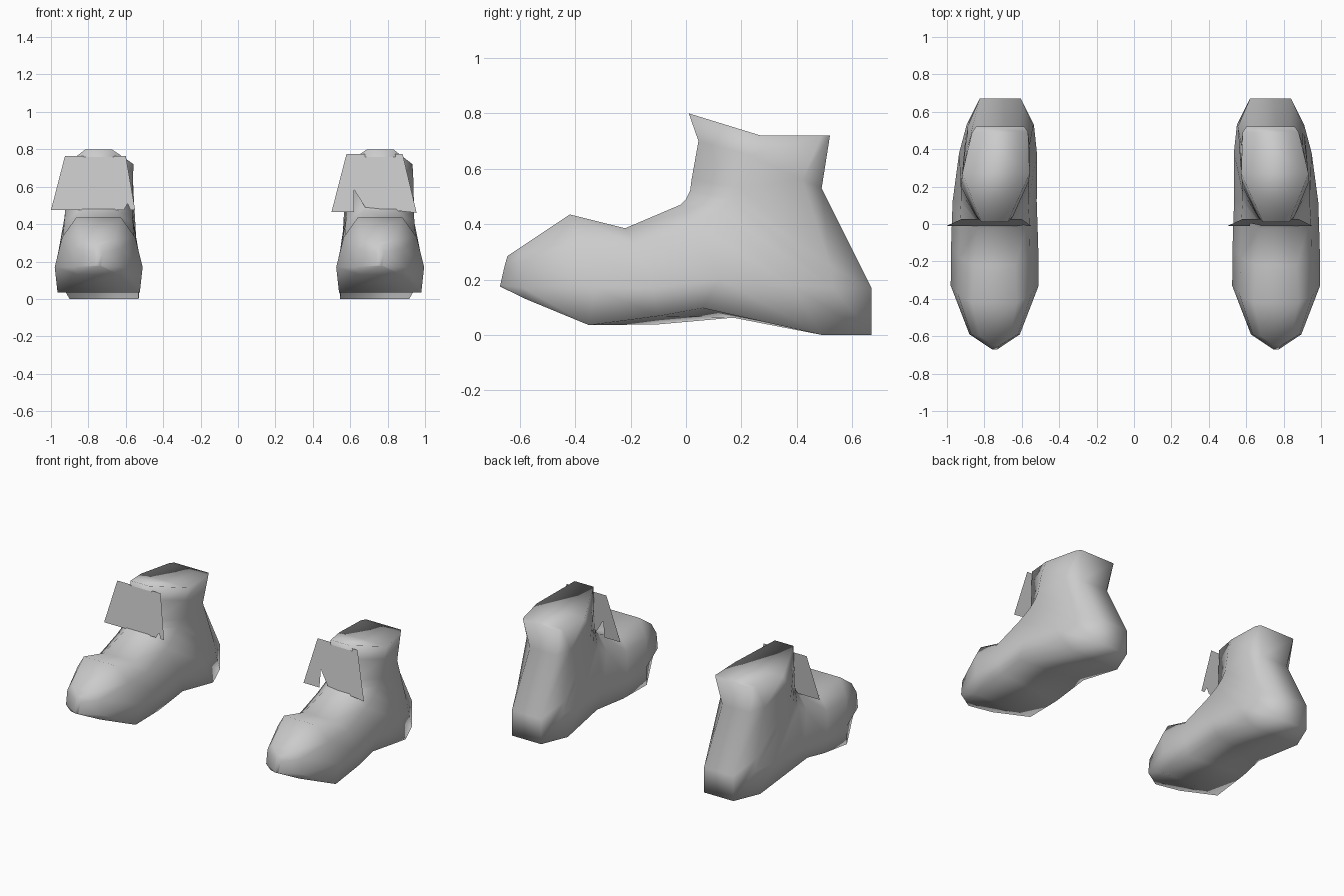
import bpy
import bmesh

cube = bpy.data.objects.get("Cube")
if cube:
    bpy.data.objects.remove(cube, do_unlink=True)

# Plain grey material
grey = bpy.data.materials.new("plain_grey")
grey.use_nodes = True
colour = (0.6, 0.6, 0.6, 1)
grey.diffuse_color = colour
grey.node_tree.nodes["Principled BSDF"].inputs["Base Color"].default_value = colour

# Half cross-sections from toe to collar: front, upper side, lower side, back
# Each point is (y, z, half width)
SECTIONS = [
    [(-.645, .285, .015), (-.655, .25, .02), (-.67, .18, .015), (-.672, .175, .01)],
    [(-.6, .315, .08), (-.59, .27, .125), (-.59, .17, .135), (-.58, .13, .11)],
    [(-.42, .435, .12), (-.38, .33, .195), (-.33, .17, .235), (-.35, .035, .22)],
    [(-.22, .385, .11), (-.18, .32, .19), (-.12, .17, .233), (-.1, .038, .22)],
    [(-.02, .47, .09), (.03, .4, .185), (.12, .2, .225), (.17, .062, .21)],
    [(0, .49, .085), (.12, .45, .18), (.38, .18, .208), (.49, 0, .185)],
    [(.015, .52, .085), (.17, .49, .18), (.53, .17, .18), (.67, 0, .11)],
    [(.02, .56, .085), (.2, .53, .18), (.52, .25, .175), (.67, .17, .11)],
    [(.045, .7, .1), (.23, .65, .18), (.42, .56, .165), (.49, .53, .1)],
    [(.01, .8, .07), (.27, .72, .18), (.49, .72, .15), (.52, .72, .13)],
]

# Shift in y and z of the outer sole edge where the arch rises
ARCH = {3: (0, .03), 4: (-.11, .035)}


def make_object(name, bm, smooth):
    mesh = bpy.data.meshes.new(name)
    bm.to_mesh(mesh)
    bm.free()
    mesh.materials.append(grey)
    for poly in mesh.polygons:
        poly.use_smooth = smooth
    obj = bpy.data.objects.new(name, mesh)
    bpy.context.collection.objects.link(obj)


def make_shoe(name, centre, side):
    """Loft the shoe body and close the collar with a smooth top."""
    bm = bmesh.new()
    rings = []
    for n, section in enumerate(SECTIONS):
        ring = []
        for sign, points in ((1, section), (-1, section[::-1])):
            for point in points:
                y, z, w = point
                # The heel leans towards the other shoe
                lean = min(max((y - .2) / .3, 0), 1) * .03
                if sign == side and point is section[-1] and n in ARCH:
                    y += ARCH[n][0]
                    z += ARCH[n][1]
                ring.append(bm.verts.new((centre + sign * w - side * lean, y, z)))
        rings.append(ring)
    bm.faces.new(rings[0])
    for a, b in zip(rings, rings[1:]):
        for i in range(len(a)):
            j = (i + 1) % len(a)
            bm.faces.new((a[i], a[j], b[j], b[i]))
    # Collar top, in strips from front to back
    top = rings[-1]
    for i in range(3):
        bm.faces.new((top[i], top[i + 1], top[-2 - i], top[-1 - i]))
    bmesh.ops.recalc_face_normals(bm, faces=bm.faces)
    make_object(name, bm, True)


def make_flap(name, outline):
    """Thin flat flap leaning back in front of the ankle."""
    bm = bmesh.new()
    bm.faces.new([bm.verts.new((x, -.01 + (z - .47) * .12, z)) for x, z in outline])
    make_object(name, bm, False)


# Shoe bodies
make_shoe("left_shoe", .76, 1)
make_shoe("right_shoe", -.745, -1)

# Ankle flaps, the left one notched at the bottom
make_flap("left_flap", [(.5, .465), (.62, .465), (.62, .585), (.68, .49),
                        (.955, .46), (.88, .775), (.58, .775)])
make_flap("right_flap", [(-1, .475), (-.61, .475), (-.59, .51), (-.575, .475),
                         (-.55, .475), (-.6, .765), (-.925, .765)])
